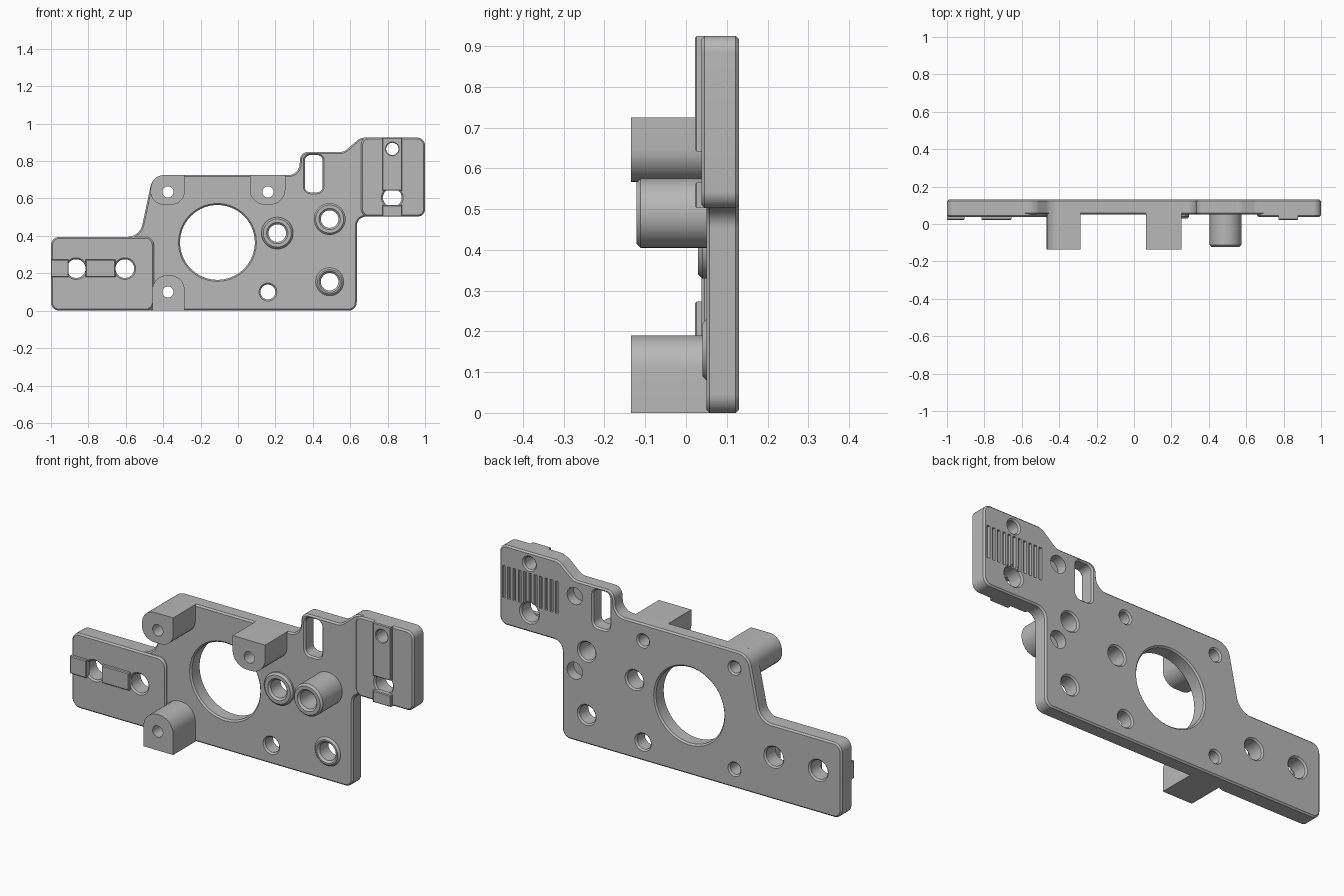
import bpy, bmesh, math
from mathutils import Vector

if "Cube" in bpy.data.objects:
    bpy.data.objects.remove(bpy.data.objects["Cube"])

grey = bpy.data.materials.new("machined grey")
grey.use_nodes = True
grey.diffuse_color = (0.48, 0.48, 0.48, 1)
grey.node_tree.nodes["Principled BSDF"].inputs["Base Color"].default_value = grey.diffuse_color


def circle(x, z, r, n=40):
    return [Vector((x + r * math.cos(math.tau * i / n), z + r * math.sin(math.tau * i / n)))
            for i in range(n)]


def rounded(corners, steps=7):
    """Closed outline from (x, z, fillet radius) corners."""
    out = []
    for i, (x, z, r) in enumerate(corners):
        p = Vector((x, z))
        if r == 0:
            out.append(p)
            continue
        u = (Vector(corners[i - 1][:2]) - p).normalized()
        v = (Vector(corners[(i + 1) % len(corners)][:2]) - p).normalized()
        half = u.angle(v) / 2
        c = p + (u + v).normalized() * r / math.sin(half)
        a = p + u * r / math.tan(half) - c
        b = p + v * r / math.tan(half) - c
        for k in range(steps + 1):
            out.append(c + a.lerp(b, k / steps).normalized() * r)
    return out


def box(x0, x1, z0, z1, r=0.0):
    return rounded([(x0, z0, r), (x1, z0, r), (x1, z1, r), (x0, z1, r)])


def inset(loop, d):
    """Move a loop inwards by d (outwards when d is negative)."""
    n = len(loop)
    area = sum(loop[i - 1].cross(loop[i]) for i in range(n))
    s = d if area > 0 else -d
    out = []
    for i, p in enumerate(loop):
        e1 = (p - loop[i - 1]).normalized()
        e2 = (loop[(i + 1) % n] - p).normalized()
        n1, n2 = Vector((-e1.y, e1.x)), Vector((-e2.y, e2.x))
        out.append(p + (n1 + n2) * s / (1 + n1.dot(n2)))
    return out


def prism(name, loops, y0, y1, front=0.0, back=0.0):
    """Solid along y; the first loop is the outline, the rest are holes."""
    layers = [(y0, front), (y0 + front, 0)] if front else [(y0, 0)]
    layers += [(y1 - back, 0), (y1, back)] if back else [(y1, 0)]
    bm = bmesh.new()
    caps = {0: [], len(layers) - 1: []}
    for j, loop in enumerate(loops):
        n = len(loop)
        rings = []
        for y, d in layers:
            pts = inset(loop, d if j == 0 else -d) if d else loop
            rings.append([bm.verts.new((p.x, y, p.y)) for p in pts])
        for a, b in zip(rings, rings[1:]):
            for i in range(n):
                bm.faces.new((a[i - 1], a[i], b[i], b[i - 1]))
        for k in caps:
            caps[k] += [bm.edges.get((rings[k][i - 1], rings[k][i])) for i in range(n)]
    for k, edges in caps.items():
        bmesh.ops.triangle_fill(bm, edges=edges, use_beauty=True, normal=(0, 1 if k else -1, 0))
    bmesh.ops.recalc_face_normals(bm, faces=bm.faces[:])
    mesh = bpy.data.meshes.new(name)
    bm.to_mesh(mesh)
    bm.free()
    mesh.materials.append(grey)
    ob = bpy.data.objects.new(name, mesh)
    bpy.context.collection.objects.link(ob)
    return ob


def activate(ob):
    bpy.ops.object.select_all(action='DESELECT')
    ob.select_set(True)
    bpy.context.view_layer.objects.active = ob


def cut(ob, cutter):
    cutter.hide_render = True
    mod = ob.modifiers.new("cut", 'BOOLEAN')
    mod.operation, mod.solver, mod.object = 'DIFFERENCE', 'EXACT', cutter
    activate(ob)
    bpy.ops.object.modifier_apply(modifier=mod.name)
    bpy.data.objects.remove(cutter)


BACK, FACE, PAD, RIB, POST = 0.13, 0.05, 0.038, 0.022, -0.135

# Hole positions shared between the plate and the parts in front of it
left_holes = [circle(-0.865, 0.225, 0.05), circle(-0.605, 0.225, 0.05)]
right_holes = [circle(0.825, 0.865, 0.033), circle(0.825, 0.605, 0.05)]
boss_spots = [("middle_boss", 0.21, 0.415, 0.085, 0.03),
              ("tall_boss", 0.49, 0.49, 0.085, -0.122),
              ("lower_boss", 0.49, 0.155, 0.075, 0.04)]
post_spots = [(-0.375, 0.635), (0.16, 0.635), (-0.375, 0.1)]

# Main plate with stepped outline, motor opening, slot and bolt holes
outline = rounded([
    (-1, 0, 0.045), (0.635, 0, 0.045), (0.635, 0.503, 0.05), (1, 0.503, 0.04),
    (1, 0.925, 0.04), (0.655, 0.925, 0.06), (0.565, 0.848, 0.06), (0.335, 0.848, 0.04),
    (0.325, 0.725, 0.06), (-0.455, 0.725, 0.075), (-0.525, 0.395, 0.08), (-1, 0.395, 0.045)])
holes = [circle(-0.11, 0.365, 0.2, 72), circle(0.16, 0.1, 0.04),
         box(0.357, 0.453, 0.633, 0.832, 0.03)]
holes += [circle(x, z, 0.047) for _, x, z, _, _ in boss_spots]
holes += [circle(x, z, 0.03) for x, z in post_spots]
plate = prism("main_plate", [outline] + holes + left_holes + right_holes,
              FACE, BACK, 0.008, 0.008)

# Blind holes and a row of grooves in the back
cut(plate, prism("blind_hole_cutter", [circle(0.56, 0.765, 0.045), circle(0.56, 0.37, 0.045)],
                 0.075, 0.2))
cut(plate, prism("groove_cutter",
                 [box(x - 0.008, x + 0.008, 0.645, 0.815)
                  for x in (0.665 + 0.031 * i for i in range(11))], 0.115, 0.2))

# Raised mounting pads at both ends
prism("left_pad", [box(-1, -0.45, 0, 0.395, 0.045)] + left_holes, PAD, 0.07, 0.008)
prism("right_pad", [box(0.658, 1, 0.503, 0.925, 0.04)] + right_holes, PAD, 0.07, 0.008)

# Locating ribs on the pads
prism("left_outer_rib", [box(-1, -0.905, 0.18, 0.273)], RIB, FACE, 0.004)
prism("left_inner_rib", [box(-0.815, -0.655, 0.18, 0.273)], RIB, FACE, 0.004)
prism("right_upper_rib", [box(0.772, 0.878, 0.642, 0.925), right_holes[0]], RIB, FACE, 0.004)
prism("right_lower_rib", [box(0.772, 0.878, 0.503, 0.565)], RIB, FACE, 0.004)

# Stand-off posts, rounded towards the middle of the plate
post_shapes = [
    ("upper_right_post", [(-0.475, 0.567, 0.07), (-0.285, 0.567, 0.07),
                          (-0.285, 0.725, 0), (-0.46, 0.725, 0.07)]),
    ("upper_left_post", [(0.063, 0.567, 0.08), (0.253, 0.567, 0.08),
                         (0.253, 0.725, 0), (0.063, 0.725, 0)]),
    ("lower_right_post", [(-0.458, 0, 0), (-0.285, 0, 0),
                          (-0.285, 0.19, 0.08), (-0.458, 0.19, 0.08)])]
for (name, corners), (x, z) in zip(post_shapes, post_spots):
    prism(name, [rounded(corners), circle(x, z, 0.03)], POST, 0.065)

# Round bosses
for name, x, z, r, y in boss_spots:
    prism(name, [circle(x, z, r, 48), circle(x, z, 0.047)], y, 0.065, 0.01)

# Smooth the curved walls and keep the machined edges crisp
for ob in list(bpy.context.scene.objects):
    if ob.type == 'MESH' and grey.name in ob.data.materials:
        activate(ob)
        bpy.ops.object.shade_smooth_by_angle(angle=math.radians(30))
